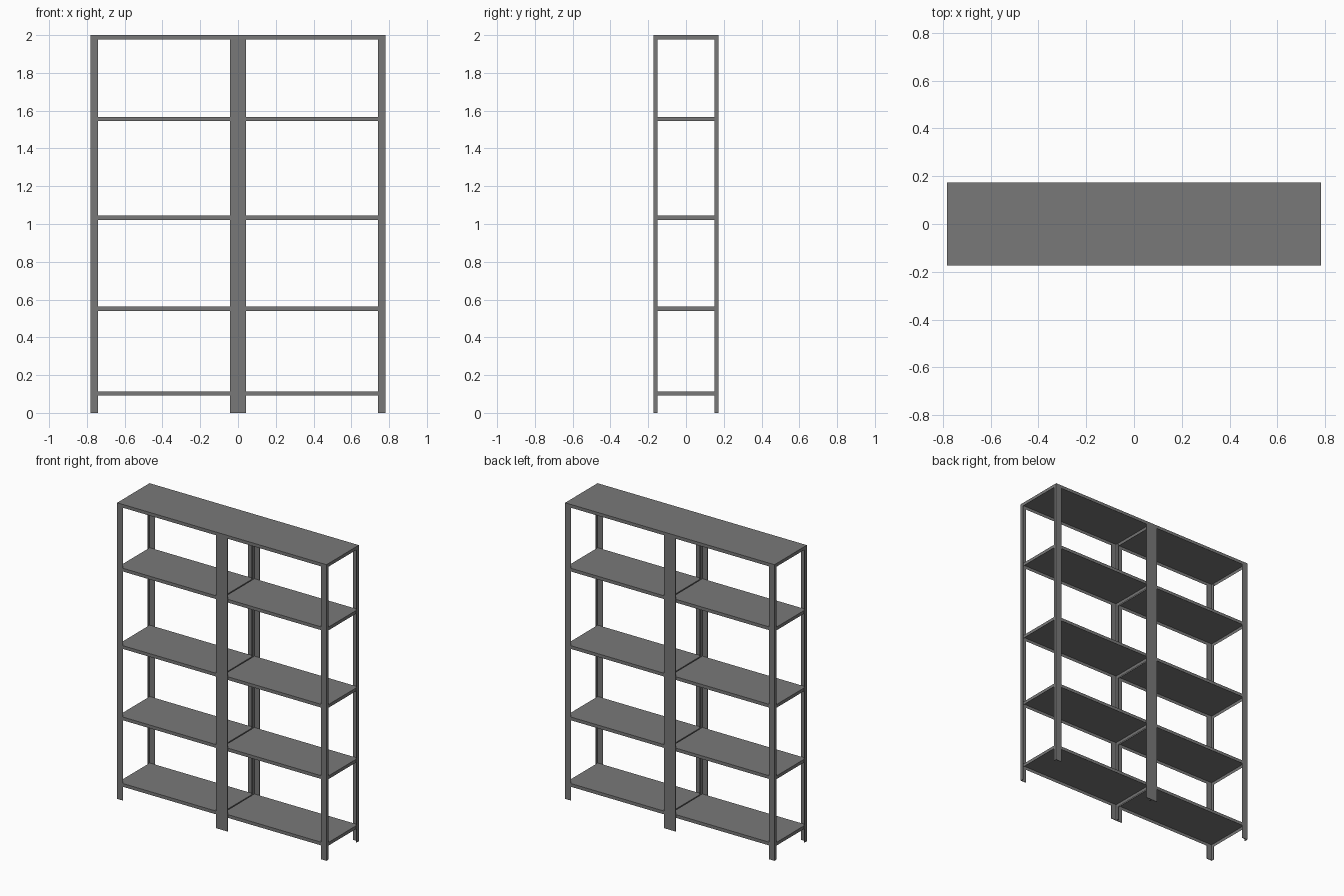
import bpy, bmesh

cube = bpy.data.objects.get("Cube")
if cube:
    bpy.data.objects.remove(cube)

# Overall sizes
BAY = 0.782       # width of one bay
HALF_D = 0.173    # half depth
SHEET = 0.004     # sheet metal thickness
LIP = 0.022       # height of shelf rim
TOPS = (0.113, 0.562, 1.044, 1.567, 2.0)

steel = bpy.data.materials.new("grey steel")
steel.use_nodes = True
grey = (0.19, 0.19, 0.19, 1)
steel.diffuse_color = grey
steel.node_tree.nodes["Principled BSDF"].inputs["Base Color"].default_value = grey


def finish(name, bm):
    bmesh.ops.recalc_face_normals(bm, faces=bm.faces)
    mesh = bpy.data.meshes.new(name)
    bm.to_mesh(mesh)
    bm.free()
    mesh.materials.append(steel)
    obj = bpy.data.objects.new(name, mesh)
    bpy.context.collection.objects.link(obj)
    return obj


def angle_post(name, x, y, sx, sy):
    """L-section upright; its corner is at (x, y), flanges run along sx and sy."""
    wide, narrow, t = 0.042, 0.023, SHEET
    profile = [(0, 0), (wide, 0), (wide, t), (t, t), (t, narrow), (0, narrow)]
    bm = bmesh.new()
    face = bm.faces.new([bm.verts.new((x + sx * u, y + sy * v, 0)) for u, v in profile])
    new = bmesh.ops.extrude_face_region(bm, geom=[face])["geom"]
    verts = [g for g in new if isinstance(g, bmesh.types.BMVert)]
    bmesh.ops.translate(bm, verts=verts, vec=(0, 0, 2.0))
    return finish(name, bm)


def tray(name, x0, x1, top):
    """Shelf pan open underneath, with a folded-down rim."""
    bm = bmesh.new()
    bmesh.ops.create_cube(bm, size=1)
    inset = 0.0 if top == TOPS[-1] else SHEET
    depth = 2 * (HALF_D - inset)
    for v in bm.verts:
        v.co.x = (x0 + x1) / 2 + v.co.x * (x1 - x0 - 2 * inset)
        v.co.y *= depth
        v.co.z = top + (v.co.z - 0.5) * LIP
    bmesh.ops.recalc_face_normals(bm, faces=bm.faces)
    bottom = [f for f in bm.faces if f.normal.z < -0.5]
    # Open the underside: rim edge, then recess
    bmesh.ops.inset_region(bm, faces=bottom, thickness=SHEET, use_even_offset=True)
    bmesh.ops.translate(bm, verts=bottom[0].verts, vec=(0, 0, LIP - SHEET))
    return finish(name, bm)


# Two bays side by side, each with four posts and five shelves
for side, x0, x1 in (("right", -BAY, 0), ("left", 0, BAY)):
    for place, y, sy in (("front", -HALF_D, 1), ("back", HALF_D, -1)):
        for end, x, sx in (("right", x0, 1), ("left", x1, -1)):
            angle_post(f"{side}_bay_{place}_{end}_post", x, y, sx, sy)
    for i, top in enumerate(TOPS, 1):
        tray(f"{side}_bay_shelf_{i}", x0, x1, top)
